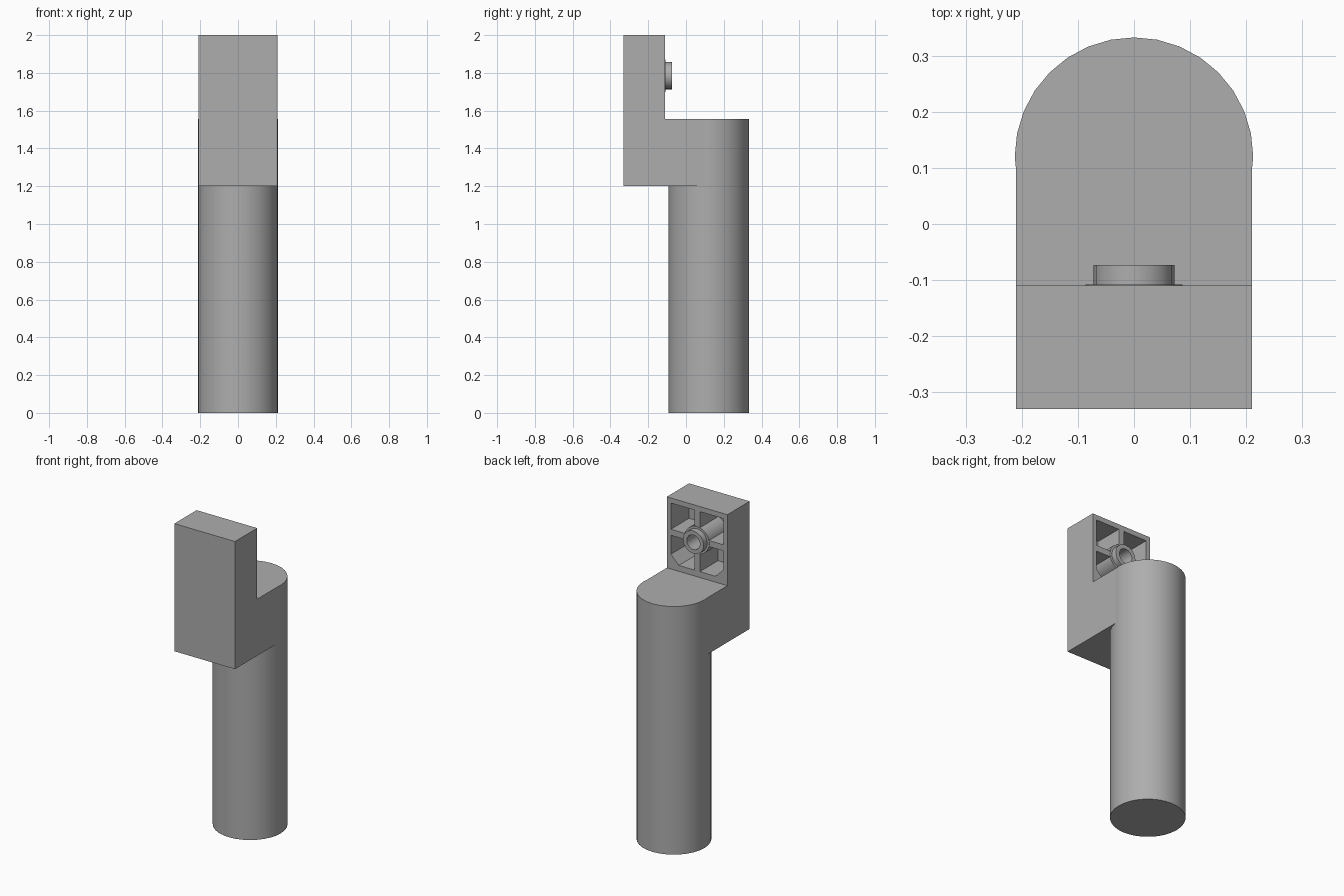
import bpy
import bmesh
from math import pi, cos, sin, radians
from mathutils import Matrix

cube = bpy.data.objects.get("Cube")
if cube:
    bpy.data.objects.remove(cube, do_unlink=True)

grey = bpy.data.materials.new("mid_grey")
grey.use_nodes = True
colour = (0.42, 0.42, 0.42, 1)
grey.diffuse_color = colour
grey.node_tree.nodes["Principled BSDF"].inputs["Base Color"].default_value = colour

HUB_Z = 1.785   # height of the socket centre
BACK_Y = -0.11  # rear face of the upright plate
FLOOR_Y = -0.29  # bottom of the hollow pockets


def make_object(name, bm):
    bmesh.ops.recalc_face_normals(bm, faces=bm.faces)
    mesh = bpy.data.meshes.new(name)
    bm.to_mesh(mesh)
    bm.free()
    mesh.materials.append(grey)
    obj = bpy.data.objects.new(name, mesh)
    bpy.context.collection.objects.link(obj)
    return obj


def activate(obj):
    bpy.ops.object.select_all(action='DESELECT')
    obj.select_set(True)
    bpy.context.view_layer.objects.active = obj


def prism(name, points, offset):
    """Extrude a closed outline of 3D points along an offset."""
    bm = bmesh.new()
    face = bm.faces.new([bm.verts.new(p) for p in points])
    ext = bmesh.ops.extrude_face_region(bm, geom=[face], use_keep_orig=True)
    verts = [g for g in ext["geom"] if isinstance(g, bmesh.types.BMVert)]
    bmesh.ops.translate(bm, verts=verts, vec=offset)
    return make_object(name, bm)


def circle(radius, y, sides):
    """Ring of points in the xz plane around the socket centre."""
    return [(radius * cos(2 * pi * i / sides), y,
             HUB_Z + radius * sin(2 * pi * i / sides)) for i in range(sides)]


def cut(target, cutter):
    activate(target)
    mod = target.modifiers.new("cut", 'BOOLEAN')
    mod.operation = 'DIFFERENCE'
    mod.solver = 'EXACT'
    mod.object = cutter
    bpy.ops.object.modifier_apply(modifier=mod.name)
    bpy.data.objects.remove(cutter, do_unlink=True)


# Round handle
bm = bmesh.new()
bmesh.ops.create_cone(bm, cap_ends=True, segments=32, radius1=0.2125,
                      radius2=0.2125, depth=1.555,
                      matrix=Matrix.Translation((0, 0.12, 0.7775)))
handle = make_object("handle", bm)

# L-shaped bracket: upright plate and foot that runs into the handle
outline = [(-0.33, 1.2), (0.1, 1.2), (0.1, 1.555), (BACK_Y, 1.555),
           (BACK_Y, 2), (-0.33, 2)]
bracket = prism("bracket", [(-0.21, y, z) for y, z in outline], (0.42, 0, 0))

# Four pockets between the cross ribs, lower outer corners chamfered
RIB, SIDE, CHAMFER = 0.019, 0.182, 0.055
for sx in (-1, 1):
    for low, high, chamfer in ((HUB_Z + RIB, 1.968, 0),
                               (1.592, HUB_Z - RIB, CHAMFER)):
        shape = [(RIB, high), (RIB, low), (SIDE - chamfer, low), (SIDE, high)]
        if chamfer:
            shape.insert(3, (SIDE, low + chamfer))
        pocket = prism("pocket_cutter",
                       [(sx * x, FLOOR_Y, z) for x, z in shape], (0, 0.3, 0))
        cut(bracket, pocket)

# Clear the rib crossing for the hollow socket
cut(bracket, prism("hub_cutter", circle(0.08, FLOOR_Y + 0.01, 16), (0, 0.3, 0)))

# Hollow socket: wide tube with a narrower stud standing out at the back
profile = [(0.086, FLOOR_Y - 0.01), (0.086, BACK_Y + 0.002),
           (0.072, BACK_Y + 0.002), (0.072, -0.073), (0.046, -0.073),
           (0.046, -0.25)]
bm = bmesh.new()
rings = [[bm.verts.new(p) for p in circle(r, y, 16)] for r, y in profile]
for a, b in zip(rings, rings[1:]):
    for i in range(16):
        j = (i + 1) % 16
        bm.faces.new((a[i], a[j], b[j], b[i]))
bm.faces.new(rings[0])
bm.faces.new(rings[-1])
socket = make_object("socket", bm)

for obj in (handle, bracket, socket):
    activate(obj)
    bpy.ops.object.shade_smooth_by_angle(angle=radians(30))
